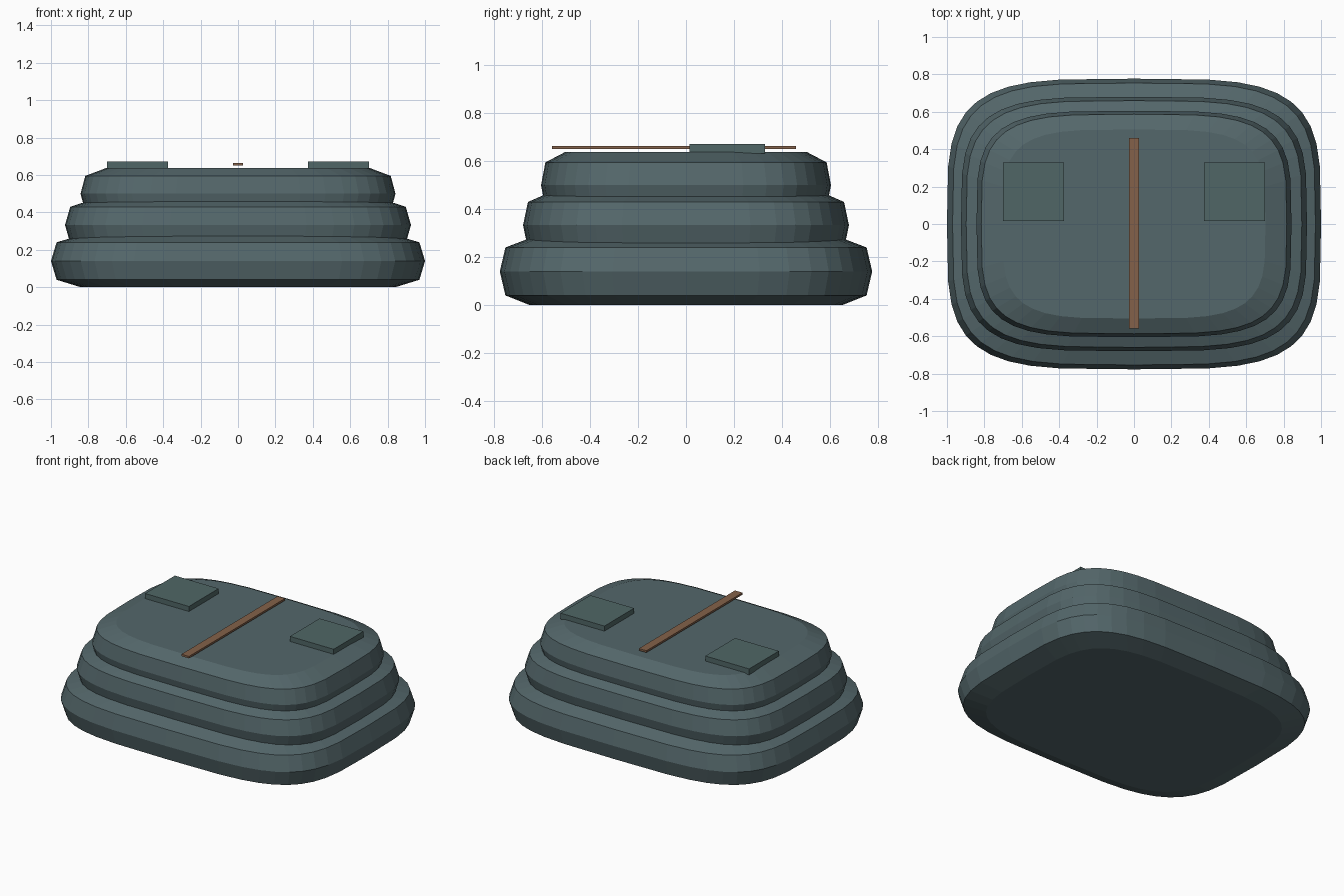
import bpy
import bmesh
from math import sin, cos, tau, copysign

cube = bpy.data.objects.get("Cube")
if cube:
    bpy.data.objects.remove(cube, do_unlink=True)


def make_material(name, rgb):
    mat = bpy.data.materials.new(name)
    mat.use_nodes = True
    mat.diffuse_color = (*rgb, 1)
    mat.node_tree.nodes["Principled BSDF"].inputs["Base Color"].default_value = (*rgb, 1)
    return mat


SLATE = make_material("slate teal", (0.088, 0.135, 0.145))
PAD = make_material("pad teal", (0.08, 0.134, 0.133))
BROWN = make_material("seam brown", (0.23, 0.12, 0.067))


def finish(name, bm, mat):
    bmesh.ops.recalc_face_normals(bm, faces=bm.faces)
    mesh = bpy.data.meshes.new(name)
    bm.to_mesh(mesh)
    bm.free()
    mesh.materials.append(mat)
    obj = bpy.data.objects.new(name, mesh)
    bpy.context.collection.objects.link(obj)
    return obj


def squircle(rx, ry, z, count=40):
    """Rounded rectangle ring of points."""
    def root(v):
        return copysign(abs(v) ** 0.5, v) if abs(v) > 1e-6 else 0.0
    angles = [tau * i / count for i in range(count)]
    return [(rx * root(cos(a)), ry * root(sin(a)), z) for a in angles]


def cushion(name, rx, ry, heights):
    """Cushion tier: stacked rounded rings, bulging at the middle, with flat caps."""
    bm = bmesh.new()
    rings = []
    for scale, z in zip((0.84, 0.97, 1, 0.97, 0.835), heights):
        rings.append([bm.verts.new(p) for p in squircle(rx * scale, ry * scale, z)])
    for low, high in zip(rings, rings[1:]):
        for i in range(len(low)):
            j = (i + 1) % len(low)
            bm.faces.new((low[i], low[j], high[j], high[i]))
    bm.faces.new(rings[0])
    bm.faces.new(rings[-1])
    return finish(name, bm, SLATE)


def box(name, xs, ys, zs, mat):
    bm = bmesh.new()
    bmesh.ops.create_cube(bm, size=1)
    for v in bm.verts:
        v.co = [r[0] if c < 0 else r[1] for c, r in zip(v.co, (xs, ys, zs))]
    return finish(name, bm, mat)


# Three stacked cushions
cushion("bottom_tier", 1.0, 0.777, (0, 0.04, 0.14, 0.24, 0.28))
cushion("middle_tier", 0.925, 0.68, (0.20, 0.235, 0.333, 0.43, 0.47))
cushion("top_tier", 0.842, 0.605, (0.37, 0.405, 0.5, 0.595, 0.638))

# Square pads on the top
for side, xs in (("left", (0.375, 0.70)), ("right", (-0.70, -0.375))):
    box(side + "_pad", xs, (0.015, 0.33), (0.632, 0.672), PAD)

# Thin centre strip
box("centre_strip", (-0.028, 0.028), (-0.56, 0.46), (0.651, 0.664), BROWN)
